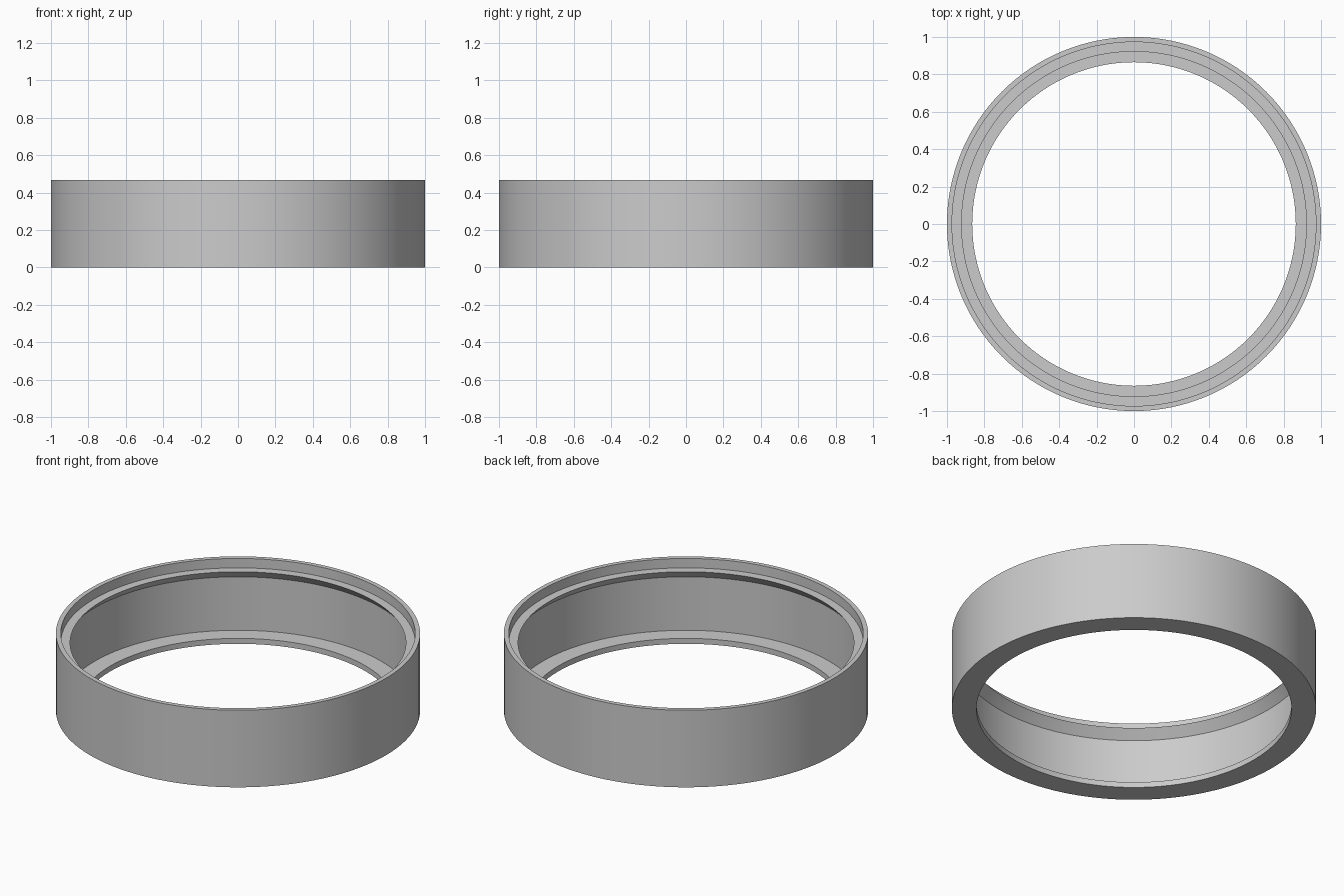
import bpy
import bmesh
import math

cube = bpy.data.objects.get("Cube")
if cube:
    bpy.data.objects.remove(cube, do_unlink=True)

SEGMENTS = 128

# Single grey material
grey = bpy.data.materials.new("plain grey")
grey.use_nodes = True
colour = (0.6, 0.6, 0.6, 1.0)
grey.diffuse_color = colour
grey.node_tree.nodes["Principled BSDF"].inputs["Base Color"].default_value = colour

# Ring cross-section as (radius, height), counter-clockwise
profile = [
    (0.865, 0.0), (1.0, 0.0),        # flat underside
    (1.0, 0.467), (0.973, 0.467),    # outer wall and thin rim
    (0.973, 0.41), (0.922, 0.41),    # recessed seat
    (0.97, 0.357),                   # undercut below the seat
    (0.97, 0.033), (0.865, 0.033),   # inner wall and bottom lip
]


def lathe(name, points, material):
    """Revolve a closed cross-section around the z axis."""
    bm = bmesh.new()
    verts = [bm.verts.new((r, 0, z)) for r, z in points]
    edges = [bm.edges.new((a, b)) for a, b in zip(verts, verts[1:] + verts[:1])]
    bmesh.ops.spin(bm, geom=verts + edges, cent=(0, 0, 0), axis=(0, 0, 1),
                   angle=math.tau, steps=SEGMENTS, use_merge=True)
    bmesh.ops.remove_doubles(bm, verts=bm.verts, dist=0.0001)
    bmesh.ops.recalc_face_normals(bm, faces=bm.faces)
    mesh = bpy.data.meshes.new(name)
    bm.to_mesh(mesh)
    bm.free()
    mesh.materials.append(material)
    obj = bpy.data.objects.new(name, mesh)
    bpy.context.collection.objects.link(obj)
    return obj


ring = lathe("stepped_ring", profile, grey)

# Smooth round walls, crisp steps
bpy.ops.object.select_all(action="DESELECT")
ring.select_set(True)
bpy.context.view_layer.objects.active = ring
bpy.ops.object.shade_smooth_by_angle(angle=math.radians(30))
